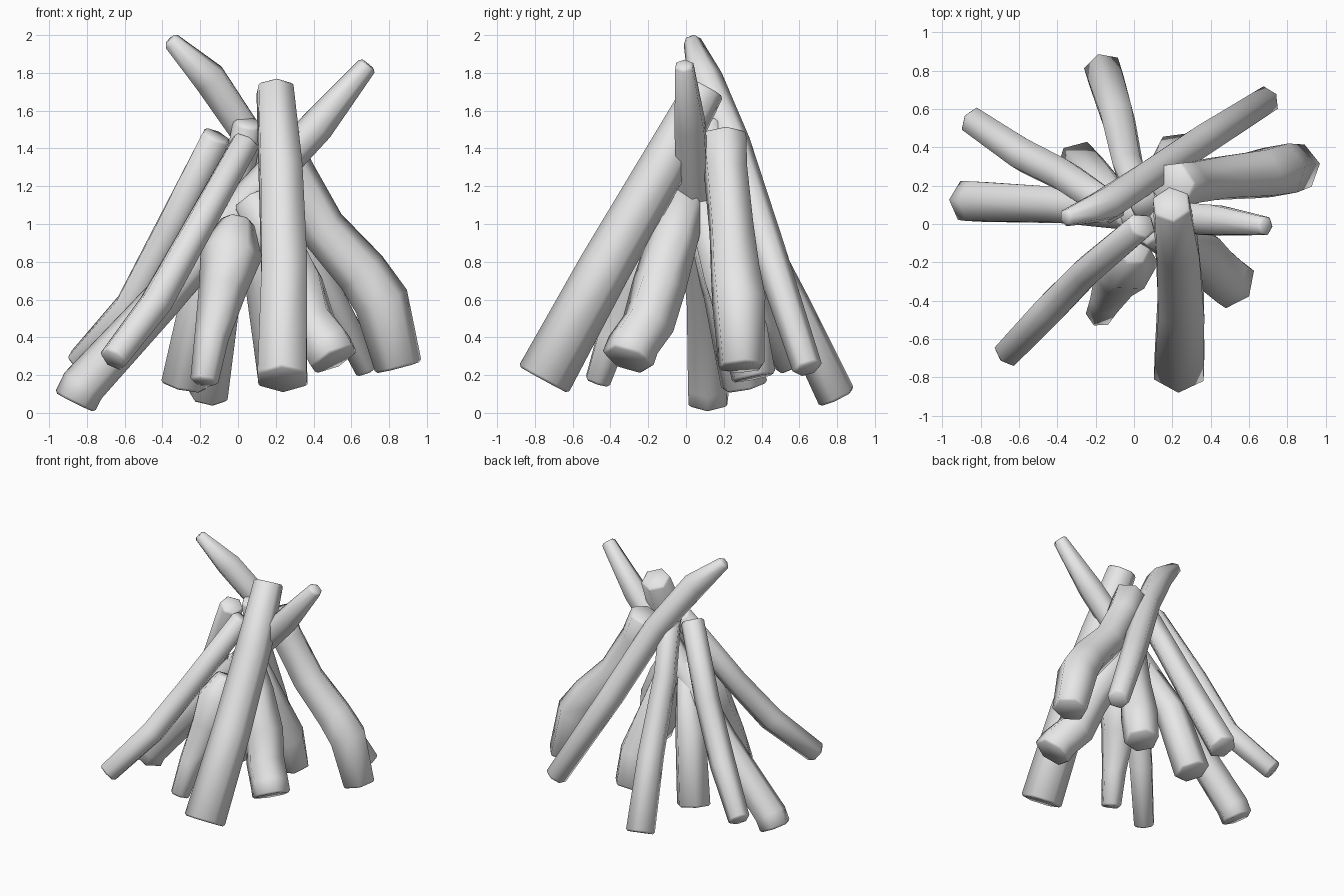
import bpy, bmesh, math
from mathutils import Vector

if "Cube" in bpy.data.objects:
    bpy.data.objects.remove(bpy.data.objects["Cube"], do_unlink=True)

SIDES = 6

# One plain wood-grey material
grey = bpy.data.materials.new("light_grey")
grey.use_nodes = True
grey.diffuse_color = (0.8, 0.8, 0.8, 1)
bsdf = next(n for n in grey.node_tree.nodes if n.type == 'BSDF_PRINCIPLED')
bsdf.inputs["Base Color"].default_value = (0.8, 0.8, 0.8, 1)


def log(name, *stations):
    """Six-sided log through stations (x, y, z, radius), base first, with chamfered ends."""
    pts = [Vector(s[:3]) for s in stations]
    radii = [s[3] * 1.07 for s in stations]
    last = len(pts) - 1
    tangents = []
    for i in range(last + 1):
        before = (pts[i] - pts[max(i - 1, 0)]).normalized()
        after = (pts[min(i + 1, last)] - pts[i]).normalized()
        tangents.append((before + after).normalized())

    # Cross-sections: a small ring, then the full ring, at each end
    chamfer = 0.014
    sections = [(pts[0], tangents[0], radii[0] - chamfer)]
    for i in range(last + 1):
        p = pts[i].copy()
        if i == 0:
            p += tangents[i] * chamfer
        elif i == last:
            p -= tangents[i] * chamfer
        sections.append((p, tangents[i], radii[i]))
    sections.append((pts[last], tangents[last], radii[last] - chamfer))

    bm = bmesh.new()
    rings = []
    for p, t, r in sections:
        u = (Vector((0, 0, 1)) - t * t.z).normalized()
        v = t.cross(u)
        angles = [math.tau * k / SIDES for k in range(SIDES)]
        rings.append([bm.verts.new(p + (u * math.cos(a) + v * math.sin(a)) * r)
                      for a in angles])
    for a, b in zip(rings, rings[1:]):
        for k in range(SIDES):
            n = (k + 1) % SIDES
            bm.faces.new((a[k], a[n], b[n], b[k]))
    bm.faces.new(rings[0][::-1])
    bm.faces.new(rings[-1])
    bmesh.ops.recalc_face_normals(bm, faces=bm.faces)
    mesh = bpy.data.meshes.new(name)
    bm.to_mesh(mesh)
    bm.free()
    mesh.materials.append(grey)
    obj = bpy.data.objects.new(name, mesh)
    bpy.context.collection.objects.link(obj)
    bpy.ops.object.select_all(action='DESELECT')
    obj.select_set(True)
    bpy.context.view_layer.objects.active = obj
    bpy.ops.object.shade_smooth_by_angle(angle=math.radians(62))


# Tall logs
log("front_log", (.235, -.755, .175, .14), (.245, -.43, .77, .13),
    (.225, -.13, 1.29, .12), (.195, .105, 1.725, .1))
log("right_log", (.85, .295, .24, .12), (.76, .28, .59, .14),
    (.655, .26, .745, .13), (.445, .24, .98, .118), (.28, .21, 1.28, .115),
    (.2, .2, 1.47, .12))
log("back_log", (-.16, .8, .08, .1), (-.085, .56, .58, .09),
    (-.03, .3, 1.1, .08), (.055, .1, 1.54, .075))
log("back_right_log", (.69, .645, .23, .075), (.35, .43, .88, .085),
    (.08, .25, 1.43, .085), (-.15, .1, 1.77, .088), (-.36, .03, 1.975, .045))
log("long_left_log", (-.865, .12, .055, .11), (-.82, .117, .145, .112),
    (-.4, .1, .6, .1), (.1, .04, 1.18, .09), (.42, .02, 1.52, .085),
    (.69, -.01, 1.845, .05))
log("back_left_log", (-.845, .54, .26, .075), (-.57, .355, .56, .088),
    (-.36, .25, .97, .085), (-.11, .08, 1.47, .08))
log("front_left_log", (-.665, -.68, .28, .075), (-.435, -.44, .58, .085),
    (-.25, -.25, .91, .08), (.045, .0, 1.44, .075))

# Short logs leaning inside
log("short_front_log", (-.18, -.47, .16, .07), (-.14, -.39, .4, .085),
    (-.08, -.27, .66, .12), (-.035, -.2, .85, .155), (.0, -.13, 1.02, .085))
log("short_front_right_log", (.51, -.31, .28, .132), (.47, -.28, .36, .132),
    (.38, -.2, .47, .135), (.32, -.14, .68, .135), (.2, -.07, .92, .125),
    (.07, .0, 1.13, .108))
log("short_back_right_log", (.23, .36, .185, .118), (.21, .31, .43, .128),
    (.15, .2, .72, .11), (.06, .08, 1.12, .08))
log("short_back_left_log", (-.285, .31, .14, .12), (-.18, .2, .65, .11),
    (-.02, .03, 1.1, .07))
